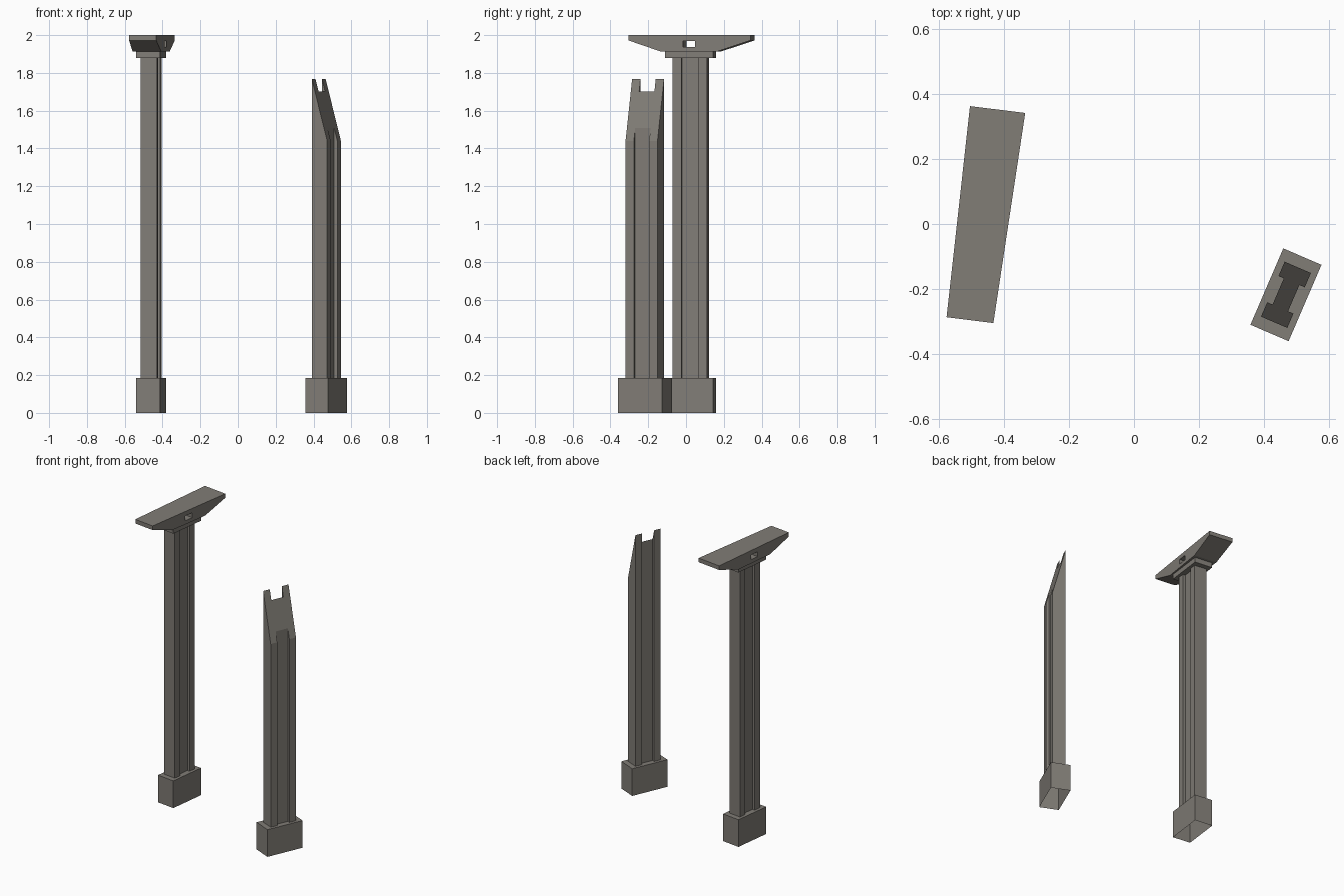
import bpy, bmesh, math
from mathutils import Vector

if "Cube" in bpy.data.objects:
    bpy.data.objects.remove(bpy.data.objects["Cube"])

stone = bpy.data.materials.new("grey_stone")
stone.diffuse_color = (0.22, 0.205, 0.183, 1)
stone.use_nodes = True
stone.node_tree.nodes["Principled BSDF"].inputs["Base Color"].default_value = stone.diffuse_color


def finish(name, bm, loc=(0, 0, 0), angle=0):
    bmesh.ops.recalc_face_normals(bm, faces=bm.faces)
    me = bpy.data.meshes.new(name)
    bm.to_mesh(me)
    bm.free()
    me.materials.append(stone)
    ob = bpy.data.objects.new(name, me)
    bpy.context.collection.objects.link(ob)
    ob.location = loc
    ob.rotation_euler.z = math.radians(angle)
    return ob


def loft(low, high, cap_low=True):
    """Solid between two matching loops of 3D points."""
    bm = bmesh.new()
    a = [bm.verts.new(p) for p in low]
    b = [bm.verts.new(p) for p in high]
    n = len(a)
    for i in range(n):
        j = (i + 1) % n
        bm.faces.new((a[i], a[j], b[j], b[i]))
    bm.faces.new(b)
    if cap_low:
        bm.faces.new(a[::-1])
    return bm


def block(hx, hy, z0, z1, cap_low=True):
    loop = [(-hx, -hy), (hx, -hy), (hx, hy), (-hx, hy)]
    return loft([(x, y, z0) for x, y in loop], [(x, y, z1) for x, y in loop], cap_low)


def shaft(z0, top):
    """H-section shaft: two flanges joined by a recessed web; top(x) gives the height."""
    f, w, e, g = 0.044, 0.026, 0.092, 0.044
    half = [(f, -e), (f, -g), (w, -g), (w, g), (f, g), (f, e)]
    loop = half + [(-x, -y) for x, y in half]
    return loft([(x, y, z0) for x, y in loop], [(x, y, top(x)) for x, y in loop])


BASE_H, CAP_Z, BRACKET_Z, EDGE_Z = 0.186, 1.878, 1.912, 1.972
whole = ((-0.461, 0.025, 0), -7.1)
broken = ((0.468, -0.218, 0), -23.3)

# Bases, open underneath
for label, place in (("whole", whole), ("broken", broken)):
    finish(label + "_pillar_base", block(0.064, 0.128, 0, BASE_H, False), *place)

# Shafts: one level, one sheared off on a slant
finish("whole_pillar_shaft", shaft(BASE_H, lambda x: CAP_Z), *whole)
finish("broken_pillar_shaft",
       shaft(BASE_H, lambda x: 1.604 - x * 0.164 / 0.044), *broken)

# Capital plate
finish("capital", block(0.064, 0.128, CAP_Z, BRACKET_Z), *whole)

# Bracket: tapered profile stretched between its two slightly splayed sides
profile = [(0, 2), (0, EDGE_Z), (0.27, BRACKET_Z), (0.72, BRACKET_Z), (1, EDGE_Z), (1, 2)]


def side(p, q):
    return [(*Vector(p).lerp(Vector(q), t), z) for t, z in profile]


bracket = finish("bracket", loft(side((-0.577, -0.287), (-0.505, 0.363)),
                                 side((-0.433, -0.305), (-0.335, 0.342))))

# Slot through the bracket
cutter = finish("slot_cutter", block(0.2, 0.032, 1.937, 1.970), *whole)
cutter.hide_render = True
cutter.display_type = 'WIRE'
cut = bracket.modifiers.new("slot", 'BOOLEAN')
cut.operation = 'DIFFERENCE'
cut.solver = 'EXACT'
cut.object = cutter
